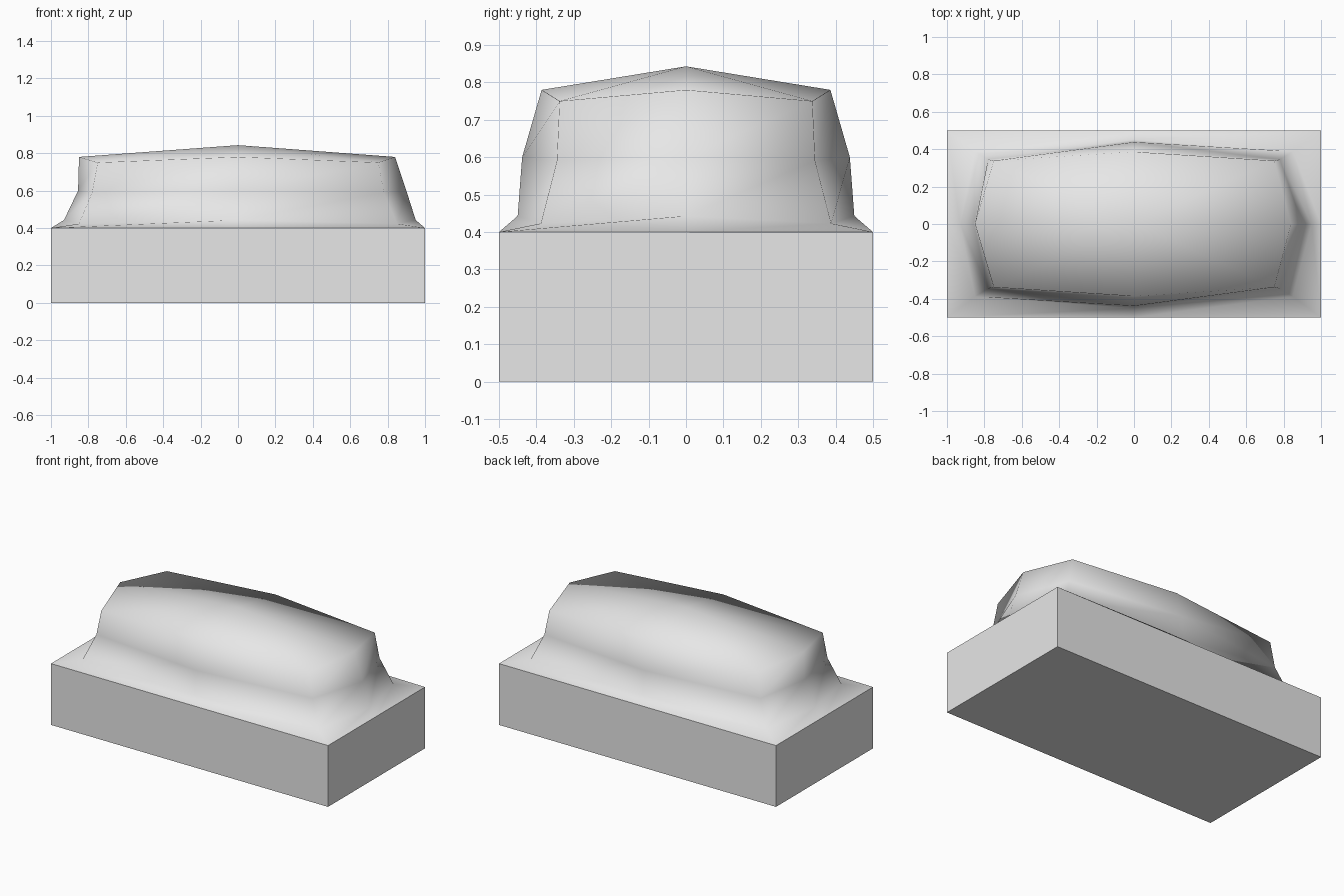
import bpy, bmesh

cube = bpy.data.objects.get("Cube")
if cube:
    bpy.data.objects.remove(cube, do_unlink=True)

# One plain grey colour for the whole model
grey = bpy.data.materials.new("light_grey")
grey.use_nodes = True
COLOUR = (0.8, 0.8, 0.8, 1)
grey.diffuse_color = COLOUR
grey.node_tree.nodes["Principled BSDF"].inputs["Base Color"].default_value = COLOUR

BASE_HEIGHT = 0.4


def make_object(name, bm, smooth):
    bmesh.ops.recalc_face_normals(bm, faces=bm.faces)
    for face in bm.faces:
        face.smooth = smooth
    mesh = bpy.data.meshes.new(name)
    bm.to_mesh(mesh)
    bm.free()
    mesh.materials.append(grey)
    obj = bpy.data.objects.new(name, mesh)
    bpy.context.collection.objects.link(obj)
    return obj


def ring(bm, left, right, depth, mid_z, corner_x, corner_y, corner_z):
    """Eight points: four corners with four side midpoints between them."""
    points = [
        (-corner_x, -corner_y, corner_z), (0, -depth, mid_z),
        (corner_x, -corner_y, corner_z), (right, 0, mid_z),
        (corner_x, corner_y, corner_z), (0, depth, mid_z),
        (-corner_x, corner_y, corner_z), (-left, 0, mid_z),
    ]
    return [bm.verts.new(p) for p in points]


# Rectangular base block
bm = bmesh.new()
bmesh.ops.create_cube(bm, size=1)
for v in bm.verts:
    v.co.x *= 2
    v.co.z = (v.co.z + 0.5) * BASE_HEIGHT
make_object("base_block", bm, False)

# Bulging mound: stacked rings closed by a shallow peak
bm = bmesh.new()
rings = [
    ring(bm, 1, 1, 0.5, BASE_HEIGHT, 1, 0.5, BASE_HEIGHT),
    ring(bm, 0.93, 0.95, 0.45, 0.443, 0.85, 0.388, 0.423),
    ring(bm, 0.855, 0.90, 0.438, 0.60, 0.78, 0.345, 0.59),
    ring(bm, 0.85, 0.84, 0.386, 0.78, 0.75, 0.338, 0.75),
]
for lower, upper in zip(rings, rings[1:]):
    for i in range(8):
        j = (i + 1) % 8
        bm.faces.new((lower[i], lower[j], upper[j], upper[i]))
peak = bm.verts.new((0, 0, 0.843))
for i in range(8):
    bm.faces.new((rings[-1][i], rings[-1][(i + 1) % 8], peak))
make_object("mound", bm, True)
